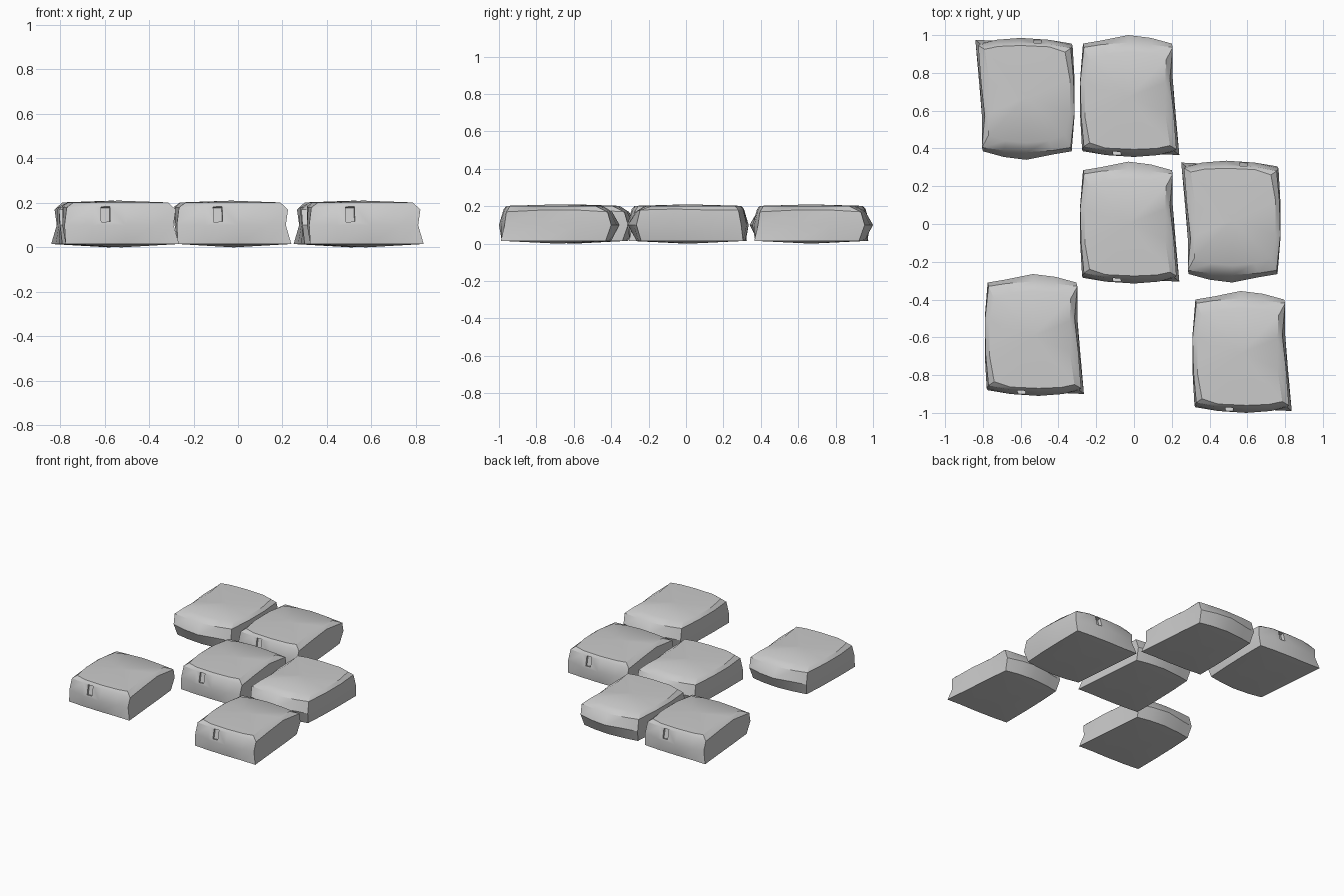
import bpy, bmesh
from math import radians, pi

if "Cube" in bpy.data.objects:
    bpy.data.objects.remove(bpy.data.objects["Cube"])

# Stone outline rings, counter-clockwise from the front left corner
MID = [(-.275, -.275), (-.15, -.305), (0, -.315), (.13, -.305), (.215, -.285),
       (.215, -.08), (.205, .1), (.20, .285), (.09, .315), (-.03, .33),
       (-.18, .30), (-.27, .285), (-.285, .1), (-.285, -.1)]
BASE = [(-.27, -.285), (-.15, -.295), (0, -.30), (.13, -.30), (.24, -.305),
        (.22, -.08), (.205, .1), (.19, .255), (.09, .275), (-.03, .285),
        (-.16, .275), (-.255, .26), (-.265, .1), (-.27, -.1)]
LIP = [(-.265, -.26), (-.15, -.285), (0, -.29), (.13, -.285), (.225, -.275),
       (.21, -.08), (.19, .1), (.205, .265), (.09, .28), (-.03, .29),
       (-.17, .28), (-.265, .265), (-.285, .08), (-.28, -.1)]
TOP = [(-.235, -.24), (-.15, -.268), (0, -.275), (.12, -.27), (.19, -.255),
       (.165, -.08), (.165, .08), (.17, .20), (.08, .23), (-.03, .24),
       (-.15, .23), (-.235, .20), (-.26, .08), (-.26, -.1)]
LIP_Z = [.18, .185, .185, .18, .17, .18, .18, .17, .17, .17, .175, .18, .185, .18]


def stone_mesh():
    bm = bmesh.new()
    n = len(MID)
    rings = []
    for pts, zs in ((BASE, [.015] * n), (MID, [.10] * n), (LIP, LIP_Z), (TOP, [.202] * n)):
        rings.append([bm.verts.new((x, y, z)) for (x, y), z in zip(pts, zs)])
    for a, b in zip(rings, rings[1:]):
        for i in range(n):
            j = (i + 1) % n
            bm.faces.new((a[i], a[j], b[j], b[i]))
    # gently domed underside and top
    low = bm.verts.new((-.02, 0, 0))
    high = bm.verts.new((-.03, 0, .21))
    for i in range(n):
        j = (i + 1) % n
        bm.faces.new((rings[0][j], rings[0][i], low))
        bm.faces.new((rings[-1][i], rings[-1][j], high))
    bmesh.ops.recalc_face_normals(bm, faces=bm.faces)
    me = bpy.data.meshes.new("stone")
    bm.to_mesh(me)
    bm.free()
    return me


# Master stone with a small chip knocked out of its front edge
master = bpy.data.objects.new("stone_master", stone_mesh())
bpy.context.collection.objects.link(master)
bpy.ops.mesh.primitive_cube_add(size=1, location=(-.09, -.30, .15), rotation=(radians(-15), 0, radians(6)))
cutter = bpy.context.object
cutter.name = "chip_cutter"
cutter.scale = (.04, .05, .07)
cutter.hide_render = True
mod = master.modifiers.new("chip", 'BOOLEAN')
mod.operation = 'DIFFERENCE'
mod.object = cutter
deps = bpy.context.evaluated_depsgraph_get()
chipped = bpy.data.meshes.new_from_object(master.evaluated_get(deps))
bpy.data.objects.remove(cutter)
bpy.data.objects.remove(master)

# Six paving stones, two of them turned half round
PLACES = [("middle_stone", 0, 0, 0), ("back_stone", 0, .67, 0),
          ("front_left_stone", -.505, -.595, 0), ("front_right_stone", .595, -.685, 0),
          ("right_stone", .49, .02, pi), ("back_left_stone", -.60, .67, pi)]
for name, x, y, turn in PLACES:
    ob = bpy.data.objects.new(name, chipped.copy())
    bpy.context.collection.objects.link(ob)
    ob.location = (x, y, 0)
    ob.rotation_euler.z = turn
    bpy.ops.object.select_all(action='DESELECT')
    ob.select_set(True)
    bpy.context.view_layer.objects.active = ob
    bpy.ops.object.shade_smooth_by_angle(angle=radians(30))
